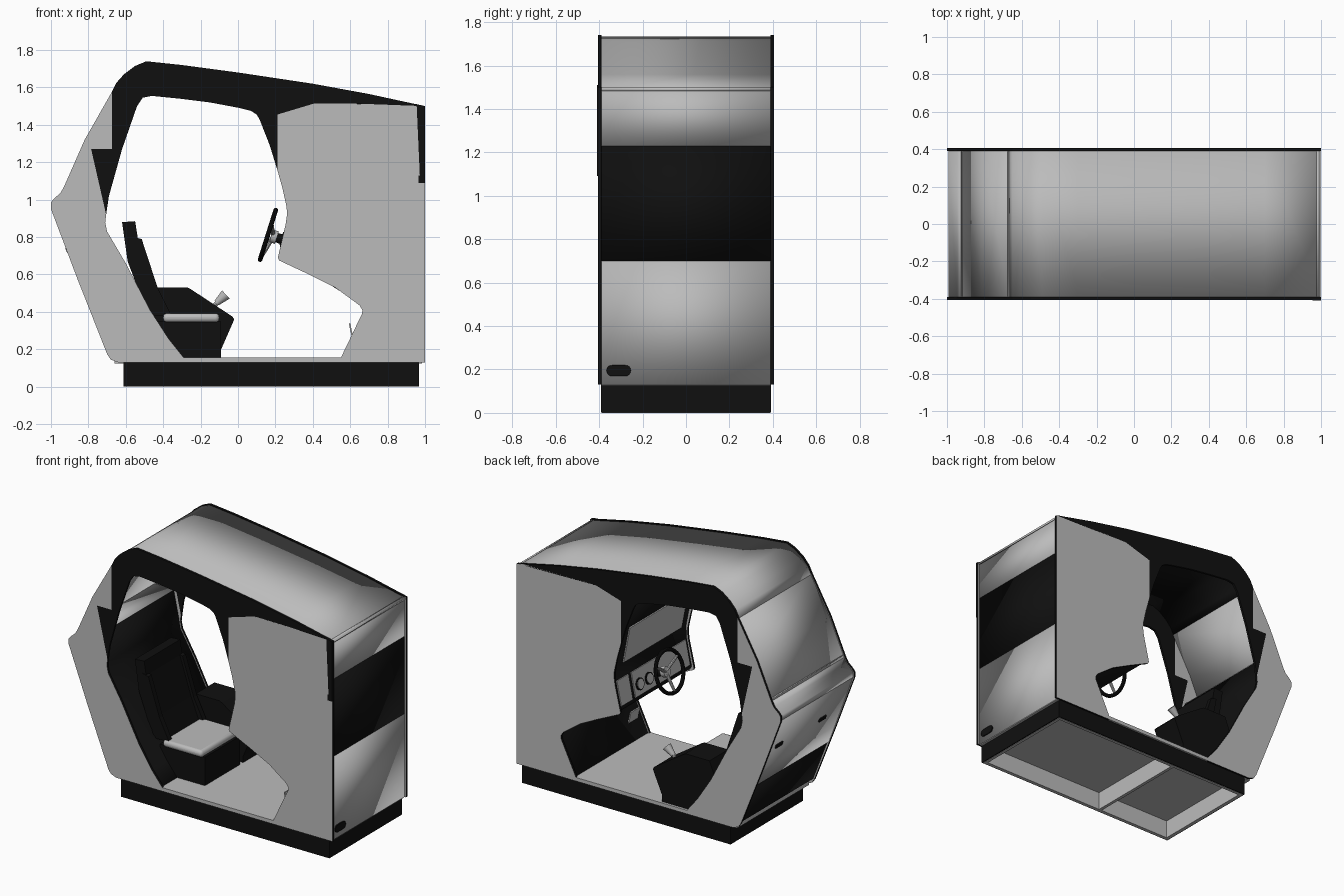
import bpy, bmesh, math
from mathutils import Vector

cube = bpy.data.objects.get("Cube")
if cube:
    bpy.data.objects.remove(cube)


def material(name, rgb):
    m = bpy.data.materials.new(name)
    m.use_nodes = True
    m.diffuse_color = (*rgb, 1)
    m.node_tree.nodes["Principled BSDF"].inputs["Base Color"].default_value = (*rgb, 1)
    return m


GREY = material("light grey", (0.5, 0.5, 0.5))
BLACK = material("black", (0.005, 0.005, 0.005))


def add(name, bm, mats):
    me = bpy.data.meshes.new(name)
    bm.to_mesh(me)
    bm.free()
    for m in mats:
        me.materials.append(m)
    ob = bpy.data.objects.new(name, me)
    bpy.context.collection.objects.link(ob)
    return ob


def smooth(ob):
    bpy.ops.object.select_all(action='DESELECT')
    ob.select_set(True)
    bpy.context.view_layer.objects.active = ob
    bpy.ops.object.shade_smooth_by_angle(angle=math.radians(32))


def prism(name, pts, y0, y1, cap, side=None):
    """Side profile (x, z) extruded across y, with its own rim colour."""
    bm = bmesh.new()
    rings = [[bm.verts.new((x, y, z)) for x, z in pts] for y in (y0, y1)]
    for ring in rings:
        bm.faces.new(ring)
    for i in range(len(pts)):
        j = (i + 1) % len(pts)
        f = bm.faces.new((rings[0][i], rings[0][j], rings[1][j], rings[1][i]))
        f.material_index = 1
    bmesh.ops.recalc_face_normals(bm, faces=bm.faces)
    return add(name, bm, [cap, side or cap])


def box(name, lo, hi, mat, bevel=0):
    ob = prism(name, [(lo[0], lo[2]), (hi[0], lo[2]), (hi[0], hi[2]), (lo[0], hi[2])], lo[1], hi[1], mat)
    if bevel:
        b = ob.modifiers.new("soft edges", 'BEVEL')
        b.width, b.segments = bevel, 3
        smooth(ob)
    return ob


def sheet(name, pts, outer, inner, half=0.39, t=0.012):
    """Bent sheet following a side path, thickened away from its face."""
    bm = bmesh.new()
    rows = [[bm.verts.new((x, y, z)) for y in (-half, half)] for x, z in pts]
    for a, b in zip(rows, rows[1:]):
        bm.faces.new((a[0], a[1], b[1], b[0]))
    ob = add(name, bm, [outer, inner])
    s = ob.modifiers.new("thickness", 'SOLIDIFY')
    s.thickness, s.offset, s.material_offset = t, -1, 1
    smooth(ob)
    return ob


def plate(name, p, q, y0, y1, mat, t=0.008):
    """Thin panel on the left-hand side of the segment p-q."""
    n = Vector((q[1] - p[1], p[0] - q[0])).normalized() * t
    return prism(name, [p, q, (q[0] + n.x, q[1] + n.y), (p[0] + n.x, p[1] + n.y)], y0, y1, mat)


def rod(name, p, q, r0, r1, mat, n=20):
    p, q = Vector(p), Vector(q)
    bm = bmesh.new()
    bmesh.ops.create_cone(bm, cap_ends=True, segments=n, radius1=r0, radius2=r1, depth=(q - p).length)
    ob = add(name, bm, [mat])
    ob.location = (p + q) / 2
    ob.rotation_euler = (q - p).to_track_quat('Z', 'Y').to_euler()
    smooth(ob)
    return ob


# Side panels: rear flank, roof arch, front flank and sill on each side
rear_edge = [(-.705, .92), (-.71, .88), (-.70, .83), (-.6, .66), (-.47, .41), (-.37, .255), (-.29, .155)]
rear_flank = [(-.29, .13), (-.64, .13), (-.68, .145), (-.70, .175), (-.86, .58), (-1, .95), (-1, .985),
              (-.985, 1.005), (-.95, 1.035), (-.93, 1.07), (-.82, 1.32), (-.675, 1.575),
              (-.675, 1.27), (-.785, 1.27)] + rear_edge
roof_line = [(-.675, 1.575), (-.65, 1.625), (-.61, 1.67), (-.55, 1.715), (-.49, 1.74),
             (-.3, 1.72), (0, 1.68), (.4, 1.62), (.7, 1.565), (1, 1.5)]
arch_inside = [(.21, 1.16), (.17, 1.29), (.115, 1.43), (.1, 1.455), (.07, 1.475), (.01, 1.49), (-.15, 1.52),
               (-.31, 1.54), (-.46, 1.555), (-.51, 1.545), (-.54, 1.5), (-.62, 1.27), (-.69, 1.02)]
roof_arch = roof_line + [(.955, 1.511), (.41, 1.515), (.21, 1.455)] + arch_inside + \
    [(-.705, .92), (-.785, 1.27), (-.675, 1.27)]
front_flank = [(.21, 1.16), (.21, 1.455), (.41, 1.515), (.955, 1.51), (1, 1.5), (1, .13), (.55, .13),
               (.55, .155), (.663, .39), (.665, .41), (.65, .435), (.52, .53), (.38, .6), (.22, .675),
               (.213, .69), (.255, .87), (.262, .92), (.26, .96), (.238, 1.06)]
for label, y0, y1 in (("right", -.405, -.39), ("left", .39, .405)):
    prism(label + "_rear_flank", rear_flank, y0, y1, GREY, BLACK)
    prism(label + "_roof_arch", roof_arch, y0, y1, BLACK)
    prism(label + "_front_flank", front_flank, y0, y1, GREY, BLACK)
    prism(label + "_sill", [(-.29, .13), (.55, .13), (.55, .155), (-.29, .155)], y0, y1, GREY)
prism("corner_trim", [(.955, 1.511), (1, 1.5), (1, 1.09), (.965, 1.09), (.965, 1.13), (.972, 1.13)],
      -.409, -.404, BLACK)

# Outer skin between the side panels
for name, z0, z1, mat in (("lower_end_panel", .13, .70, GREY), ("middle_end_panel", .70, 1.23, BLACK),
                          ("upper_end_panel", 1.23, 1.5, GREY)):
    sheet(name, [(.988, z0), (.988, z1)], mat, BLACK)
sheet("roof_skin", [(x - .004 if x > .9 else x, z - .006) for x, z in reversed(roof_line)], GREY, BLACK)
sheet("rear_upper_panel", [(-.67, 1.572), (-.815, 1.317), (-.925, 1.068)], GREY, GREY)
sheet("rear_ledge", [(-.925, 1.068), (-.945, 1.035), (-.992, .985), (-.992, .95)], GREY, BLACK)
sheet("rear_hatch", [(-.992, .95), (-.855, .58), (-.81, .46)], GREY, BLACK)
sheet("rear_lower_panel", [(-.8, .46), (-.69, .175), (-.64, .135)], BLACK, BLACK)
for y in (.3, -.17):
    plate("hatch_handle", (-.915, .745), (-.906, .72), y - .035, y + .035, BLACK, .009)

# Oval grip on the end panel
bm = bmesh.new()
bmesh.ops.create_cone(bm, cap_ends=True, segments=16, radius1=.026, radius2=.026, depth=.008)
for v in bm.verts:
    v.co.y += math.copysign(.03, v.co.y) if abs(v.co.y) > .001 else 0
grip = add("end_grip", bm, [BLACK])
grip.rotation_euler.y = math.pi / 2
grip.location = (.991, -.31, .195)

# Floor and hollow base frame
box("floor", (-.66, -.39, .125), (.985, .39, .155), GREY)
for s in (-1, 1):
    box("base_side_rail", (-.605, s * .375 - .011, 0), (.96, s * .375 + .011, .126), GREY)
    box("base_side_cover", (-.612, s * .389 - .003, .002), (.967, s * .389 + .003, .13), BLACK)
for x, c in ((-.594, -.608), (.949, .963)):
    box("base_end_rail", (x - .011, -.38, 0), (x + .011, .38, .126), GREY)
    box("base_end_cover", (c - .004, -.39, .002), (c + .004, .39, .13), BLACK)
box("base_cross_rail", (-.03, -.37, 0), (-.008, .37, .126), GREY)

# Inner walls
sheet("front_inner_wall", [(.14, 1.47), (.22, 1.24), (.272, .97), (.27, .89), (.23, .70), (.24, .68),
                           (.395, .605), (.66, .44), (.675, .4), (.56, .155)], BLACK, BLACK)
sheet("rear_inner_wall", [(-.30, .155), (-.38, .255), (-.48, .41), (-.61, .66), (-.71, .83),
                          (-.72, .89), (-.76, 1.08)], BLACK, BLACK)
sheet("rear_shelf", [(-.76, 1.085), (-.92, 1.085)], GREY, BLACK)

# Dashboard: screen, consoles, dials and pedal
plate("screen", (.222, 1.23), (.27, .98), -.33, .3, GREY)
plate("dash_console", (.268, .88), (.234, .715), -.37, .22, GREY)
plate("dash_side_console", (.268, .88), (.234, .715), .25, .375, GREY)
for y in (.06, .16):
    rod("dial_ring", (.245, y, .785), (.232, y, .788), .04, .04, BLACK)
    rod("dial_face", (.240, y, .786), (.229, y, .789), .032, .032, GREY)
plate("pedal", (.6, .34), (.63, .2), -.35, -.25, GREY)

# Steering wheel
centre = Vector((.16, -.05, .812))
axis = Vector((.285, 0, -.09)).normalized()
side, up = Vector((0, 1, 0)), Vector((.09, 0, .285)).normalized()
bpy.ops.mesh.primitive_torus_add(major_radius=.138, minor_radius=.013, major_segments=40, minor_segments=10,
                                 location=centre, rotation=axis.to_track_quat('Z', 'Y').to_euler())
wheel = bpy.context.object
wheel.name = "steering_wheel_rim"
wheel.data.materials.append(BLACK)
smooth(wheel)
hub = centre + axis * .03
for a in (30, 150, 270):
    d = side * math.cos(math.radians(a)) + up * math.sin(math.radians(a))
    rod("wheel_spoke", hub, centre + d * .135, .012, .009, GREY, 10)
rod("wheel_hub", hub - axis * .012, hub + axis * .02, .035, .035, GREY)
rod("steering_column", hub + axis * .015, hub + axis * .09, .025, .03, BLACK)

# Seat with side console and joystick
prism("seat_back", [(-.62, .88), (-.55, .885), (-.535, .79), (-.45, .53), (-.39, .38), (-.48, .38), (-.59, .67)],
      -.23, .16, BLACK)
box("seat_base", (-.43, -.23, .155), (-.09, .15, .35), BLACK)
for y in (-.235, .135):
    prism("seat_bolster", [(-.56, .8), (-.515, .79), (-.43, .53), (-.36, .39), (-.48, .4)], y, y + .035, BLACK)
box("seat_cushion", (-.4, -.25, .345), (-.1, .17, .392), GREY, .02)
prism("side_console", [(-.45, .53), (-.27, .53), (-.25, .52), (-.03, .375), (-.02, .36), (-.09, .2),
                       (-.09, .155), (-.31, .155), (-.49, .43)], .185, .388, BLACK)
rod("joystick_shaft", (-.14, .3, .42), (-.1, .3, .46), .012, .012, GREY, 10)
rod("joystick_knob", (-.115, .3, .447), (-.065, .3, .493), .016, .03, GREY)
